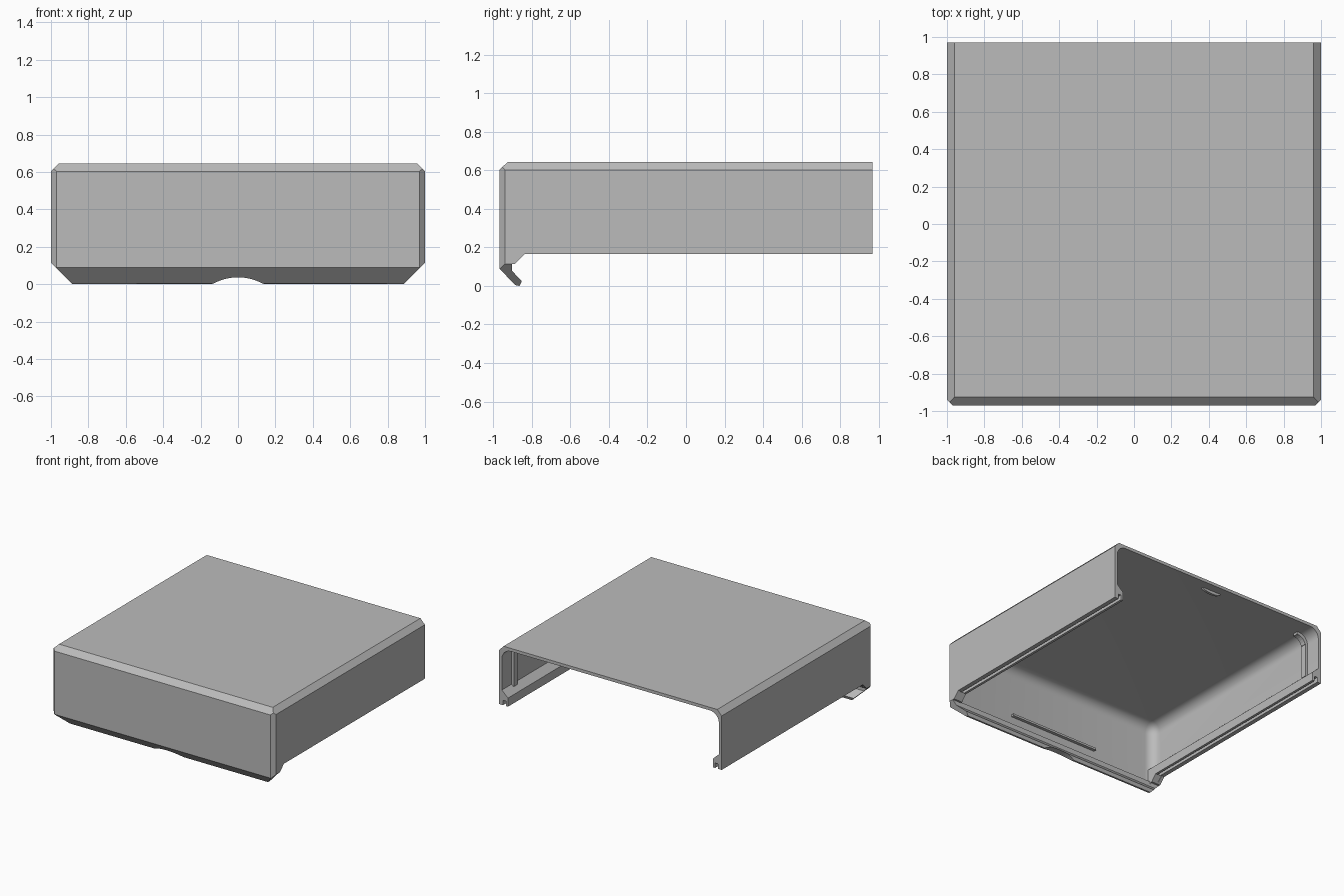
import bpy, bmesh, math

if "Cube" in bpy.data.objects:
    bpy.data.objects.remove(bpy.data.objects["Cube"])

grey = bpy.data.materials.new("plain grey")
grey.diffuse_color = (0.50, 0.50, 0.50, 1)
grey.use_nodes = True
grey.node_tree.nodes["Principled BSDF"].inputs["Base Color"].default_value = grey.diffuse_color


def finish(name, bm):
    bmesh.ops.recalc_face_normals(bm, faces=bm.faces)
    mesh = bpy.data.meshes.new(name)
    bm.to_mesh(mesh)
    bm.free()
    mesh.materials.append(grey)
    ob = bpy.data.objects.new(name, mesh)
    bpy.context.collection.objects.link(ob)
    return ob


def prism(name, pts, axis, lo, hi):
    """Extrude a 2D outline along x (pts y,z), y (pts x,z) or z (pts x,y)."""
    bm = bmesh.new()
    place = {'x': lambda a, b, t: (t, a, b),
             'y': lambda a, b, t: (a, t, b),
             'z': lambda a, b, t: (a, b, t)}[axis]
    low = [bm.verts.new(place(a, b, lo)) for a, b in pts]
    high = [bm.verts.new(place(a, b, hi)) for a, b in pts]
    n = len(pts)
    bm.faces.new(low)
    bm.faces.new(high[::-1])
    for i in range(n):
        j = (i + 1) % n
        bm.faces.new((low[i], low[j], high[j], high[i]))
    return finish(name, bm)


def rect(a0, a1, b0, b1):
    return [(a0, b0), (a1, b0), (a1, b1), (a0, b1)]


def activate(ob):
    bpy.ops.object.select_all(action='DESELECT')
    ob.select_set(True)
    bpy.context.view_layer.objects.active = ob


def combine(ob, tool, operation):
    mod = ob.modifiers.new("combine", 'BOOLEAN')
    mod.operation = operation
    mod.solver = 'EXACT'
    mod.object = tool
    activate(ob)
    bpy.ops.object.modifier_apply(modifier=mod.name)
    bpy.data.objects.remove(tool)


# Cover body: side profile including the angled front lip
cover = prism("cover_shell", [
    (0.97, 0.645), (-0.925, 0.645), (-0.97, 0.603), (-0.97, 0.09),
    (-0.885, 0.004), (-0.865, 0), (-0.853, 0.025), (-0.905, 0.08),
    (-0.905, 0.115), (-0.89, 0.115), (-0.84, 0.165), (0.97, 0.165)],
    'x', -1.05, 1.05)

# Front outline: top chamfers, sloped lower corners and finger notch
half = [(0.955, 0.65), (0.96, 0.645), (1, 0.603), (1, 0.115), (0.875, -0.01)]
notch = [(x, 0.037 - 0.047 * (x / 0.158) ** 2)
         for x in [0.158 * (1 - i / 7) for i in range(15)]]
outline = half + notch + [(-x, z) for x, z in reversed(half)]
combine(cover, prism("outline", outline, 'y', -1.2, 1.2), 'INTERSECT')

# Plan outline: chamfered vertical front corners
plan = [(1, 1.2), (-1, 1.2), (-1, -0.94), (-0.96, -0.98), (0.96, -0.98), (1, -0.94)]
plan = [(x * 1.0001, y) for x, y in plan]
combine(cover, prism("plan", plan, 'z', -0.2, 1), 'INTERSECT')

# Hollow inside with rounded inner corners, open at the back and bottom
W, F, T = 0.975, -0.94, 0.62
cavity = prism("cavity", rect(-W, W, F, 1.2), 'z', 0.125, T)
bm = bmesh.new()
bm.from_mesh(cavity.data)
round_edges = []
for e in bm.edges:
    m = (e.verts[0].co + e.verts[1].co) / 2
    planes = (abs(abs(m.x) - W) < 1e-4) + (abs(m.y - F) < 1e-4) + (abs(m.z - T) < 1e-4)
    if planes == 2:
        round_edges.append(e)
bmesh.ops.bevel(bm, geom=round_edges, offset=0.08, segments=6, profile=0.5,
                affect='EDGES')
bmesh.ops.recalc_face_normals(bm, faces=bm.faces)
bm.to_mesh(cavity.data)
bm.free()
combine(cover, cavity, 'DIFFERENCE')

# Clear the floor strip behind the lip, leaving the small corner tabs
combine(cover, prism("floor_cut", rect(-0.92, 0.92, -0.91, 0), 'z', 0.1, 0.14),
        'DIFFERENCE')
activate(cover)
bpy.ops.object.shade_smooth_by_angle(angle=math.radians(30))

# Grooved side rails and vertical wall ribs
rail = [(0.975, 0.165), (0.965, 0.165), (0.965, 0.205), (0.94, 0.205),
        (0.94, 0.165), (0.92, 0.165), (0.92, 0.235), (0.975, 0.285)]
rib = [(0.976, 0.27), (0.955, 0.27), (0.955, 0.54)]
rib += [(0.875 + 0.08 * math.cos(a), 0.52 + 0.08 * math.sin(a))
        for a in [math.radians(15 * i) for i in range(1, 7)]]
rib += [(0.875, 0.621), (0.976, 0.621)]
# Keep the rib's outer corner inside the wall thickness
rib[-1] = (0.976, 0.59)
rib.insert(-1, (0.945, 0.621))
for side, s in (("right", 1), ("left", -1)):
    prism(side + "_rail", [(s * x, z) for x, z in rail], 'y', -0.94, 0.97)
    prism(side + "_wall_rib", [(s * x, z) for x, z in rib], 'y', 0.80, 0.845)
    # Short block joining the rail to the front corner tab
    prism(side + "_corner_tab", [(-0.94, 0.12), (-0.89, 0.12), (-0.845, 0.166),
                                 (-0.94, 0.166)],
          'x', *sorted((s * 0.92, s * 0.976)))

# Small curved catch under the roof at the back
arc = [(0.085 * math.cos(math.pi * i / 10), 0.621 - 0.025 * math.sin(math.pi * i / 10))
       for i in range(11)]
prism("roof_catch", arc, 'y', 0.88, 0.90)

# Thin ledge inside the front wall
prism("front_ledge", rect(-0.941, -0.915, 0.205, 0.222), 'x', -0.4, 0.4)
